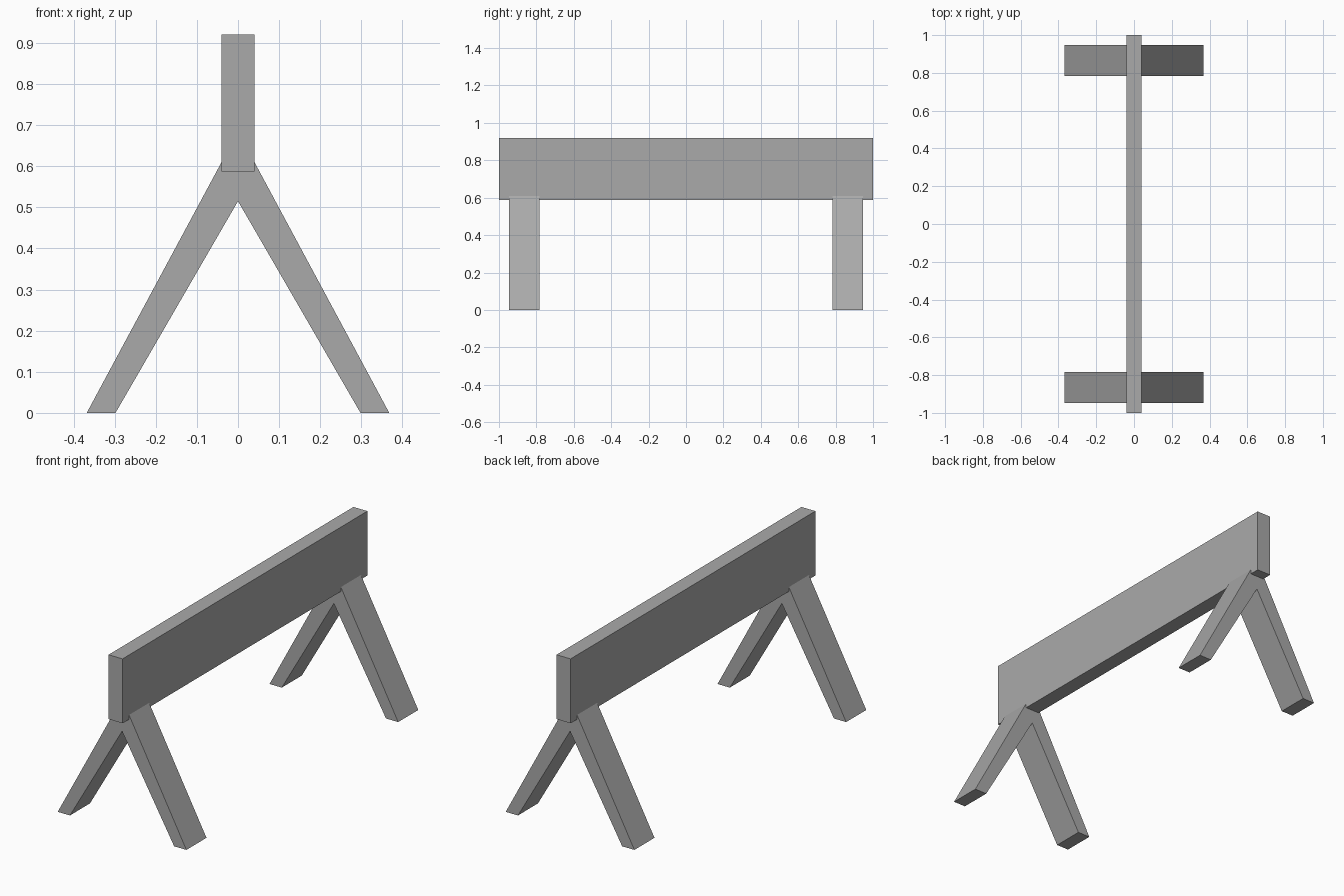
import bpy
import bmesh

cube = bpy.data.objects.get("Cube")
if cube:
    bpy.data.objects.remove(cube, do_unlink=True)

grey = bpy.data.materials.new("plain grey")
grey.use_nodes = True
colour = (0.40, 0.40, 0.40, 1)
grey.diffuse_color = colour
grey.node_tree.nodes["Principled BSDF"].inputs["Base Color"].default_value = colour


def extrude_profile(name, profile, y_start, y_end):
    """Extrude an x-z outline along y."""
    bm = bmesh.new()
    face = bm.faces.new([bm.verts.new((x, y_start, z)) for x, z in profile])
    result = bmesh.ops.extrude_face_region(bm, geom=[face])
    moved = [v for v in result["geom"] if isinstance(v, bmesh.types.BMVert)]
    bmesh.ops.translate(bm, verts=moved, vec=(0, y_end - y_start, 0))
    bmesh.ops.recalc_face_normals(bm, faces=bm.faces)
    mesh = bpy.data.meshes.new(name)
    bm.to_mesh(mesh)
    bm.free()
    mesh.materials.append(grey)
    obj = bpy.data.objects.new(name, mesh)
    bpy.context.collection.objects.link(obj)
    return obj


# Long upright board
half = 0.04
extrude_profile("beam", [(-half, 0.587), (half, 0.587), (half, 0.92), (-half, 0.92)], -1, 1)

# Splayed leg pairs, with the joint hidden inside the board
right_side = [(-half, 0.61), (-0.368, 0), (-0.298, 0)]
left_side = [(-x, z) for x, z in reversed(right_side)]
leg_outline = right_side + [(0, 0.515)] + left_side
for name, y in (("front_legs", -0.865), ("back_legs", 0.865)):
    extrude_profile(name, leg_outline, y - 0.082, y + 0.082)
